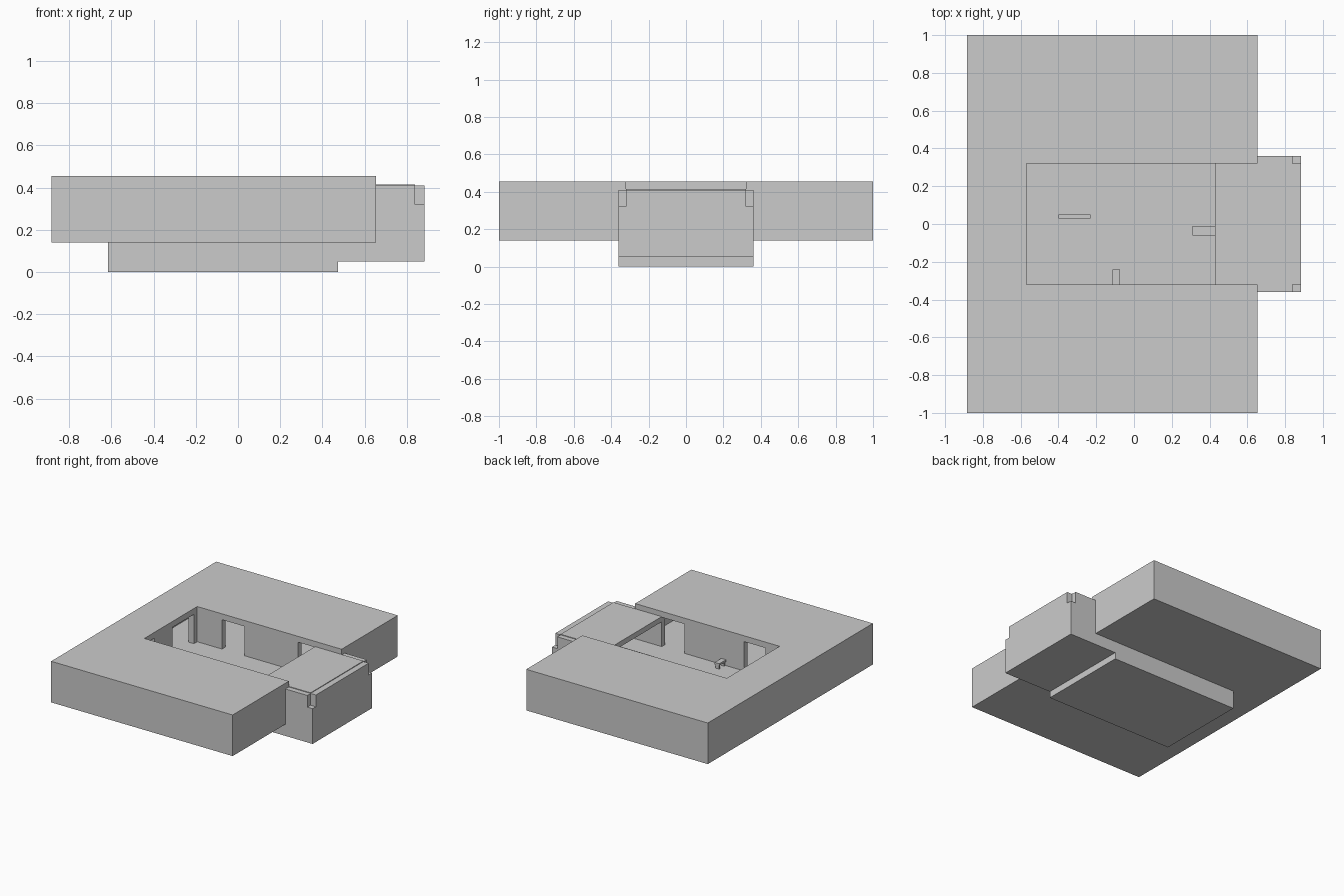
import bpy, bmesh

if "Cube" in bpy.data.objects:
    bpy.data.objects.remove(bpy.data.objects["Cube"])


def prism(name, outline, z0, z1):
    """Extrude a flat xy outline from z0 up to z1."""
    bm = bmesh.new()
    face = bm.faces.new([bm.verts.new((x, y, z0)) for x, y in outline])
    top = bmesh.ops.extrude_face_region(bm, geom=[face])
    verts = [g for g in top["geom"] if isinstance(g, bmesh.types.BMVert)]
    bmesh.ops.translate(bm, verts=verts, vec=(0, 0, z1 - z0))
    bmesh.ops.recalc_face_normals(bm, faces=bm.faces)
    mesh = bpy.data.meshes.new(name)
    bm.to_mesh(mesh)
    bm.free()
    obj = bpy.data.objects.new(name, mesh)
    bpy.context.collection.objects.link(obj)
    return obj


def box(name, x0, x1, y0, y1, z0, z1):
    return prism(name, [(x0, y0), (x1, y0), (x1, y1), (x0, y1)], z0, z1)


FLOOR, CEIL, TOP = 0.185, 0.41, 0.455
X0, X1 = -0.885, 0.655      # slab ends
HX, HY = -0.57, 0.32        # roof opening
T = 0.045                   # wall thickness
WY = 0.36                   # outer side of the room walls
END = 0.885                 # front of the projecting porch

# Main slab: floor, roof with open notch, outer walls
box("slab_floor", X0, X1, -1, 1, 0.14, FLOOR)
prism("slab_roof", [(X0, -1), (X1, -1), (X1, -HY), (HX, -HY),
                    (HX, HY), (X1, HY), (X1, 1), (X0, 1)], CEIL, TOP)
box("slab_back_wall", X0, X0 + T, -1, 1, FLOOR, CEIL)
for side, label in ((-1, "front"), (1, "rear")):
    ya, yb = sorted((side, side * (1 - T)))
    box(f"slab_{label}_wall", X0 + T, X1, ya, yb, FLOOR, CEIL)
    ya, yb = sorted((side * WY, side * (1 - T)))
    box(f"slab_{label}_end_wall", X1 - T, X1, ya, yb, FLOOR, CEIL)

# Lower base under the room
box("lower_base", -0.615, 0.475, -WY, WY, 0, 0.14)

# Room walls, broken by doorways
panels = {-1: [(-0.615, -0.45), (-0.27, 0.235)],
          1: [(-0.615, -0.36), (-0.17, 0.285)]}
for side, spans in panels.items():
    ya, yb = sorted((side * HY, side * WY))
    for i, (xa, xb) in enumerate(spans):
        box(f"room_wall_{'rear' if side > 0 else 'front'}_{i}", xa, xb, ya, yb, FLOOR, CEIL)
for i, (ya, yb) in enumerate([(-0.2, 0.02), (0.28, HY)]):
    box(f"room_end_wall_{i}", -0.615, HX, ya, yb, FLOOR, CEIL)

# Projecting porch: base, side walls, end wall, corner posts, lid
box("porch_base", 0.475, END, -WY, WY, 0.05, FLOOR)
box("porch_end_wall", END - T, END, -HY, HY, FLOOR, CEIL)
box("porch_lid", 0.43, END - T, -HY, HY, 0.375, 0.415)
for side, label in ((-1, "front"), (1, "rear")):
    ya, yb = sorted((side * HY, side * WY))
    box(f"porch_side_wall_{label}", 0.43, END - T, ya, yb, FLOOR, CEIL)
    box(f"porch_corner_post_{label}", END - T, END, ya, yb, FLOOR, 0.32)

# Small furniture on the room floor
box("counter", 0.31, 0.6, -0.06, -0.01, FLOOR, 0.24)
box("floor_bar", -0.4, -0.23, 0.03, 0.05, FLOOR, 0.22)
box("bench_seat", -0.115, -0.075, -HY, -0.24, 0.215, 0.23)
for i, y in enumerate((-0.315, -0.255)):
    box(f"bench_leg_{i}", -0.11, -0.08, y, y + 0.01, FLOOR, 0.215)
